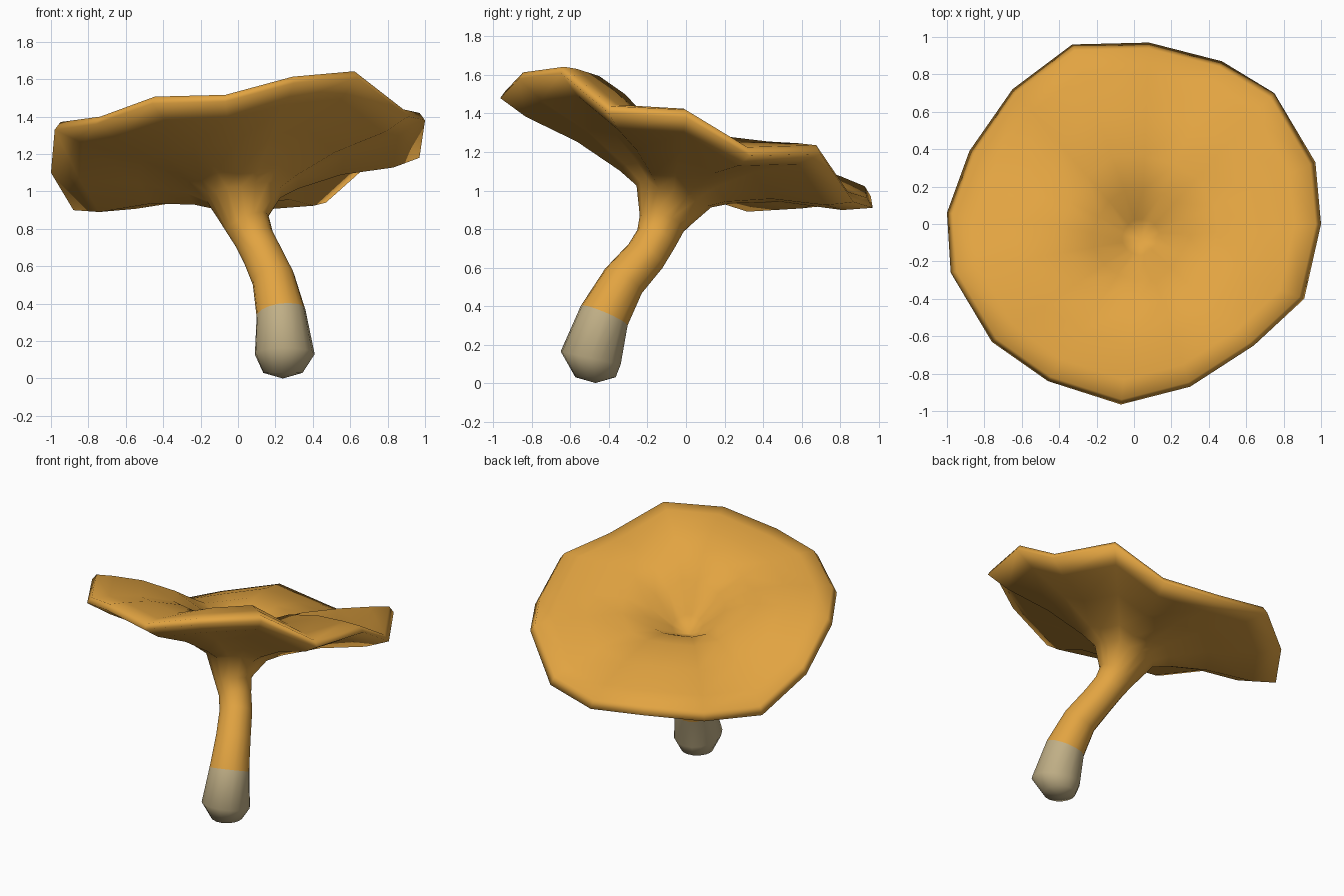
import bpy, math
from mathutils import Vector

if "Cube" in bpy.data.objects:
    bpy.data.objects.remove(bpy.data.objects["Cube"])

def material(name, rgb):
    m = bpy.data.materials.new(name)
    m.diffuse_color = (*rgb, 1)
    m.use_nodes = True
    m.node_tree.nodes["Principled BSDF"].inputs["Base Color"].default_value = m.diffuse_color
    return m

ochre = material("golden_ochre", (0.76, 0.37, 0.053))
tan = material("pale_tan", (0.53, 0.43, 0.24))

# wavy cap rim, counter-clockwise from +x
rim = [Vector(p) for p in (
    (1.0, 0.0, 1.38), (0.97, 0.33, 1.18), (0.75, 0.70, 1.19), (0.47, 0.87, 0.94),
    (0.08, 0.97, 0.91), (-0.33, 0.96, 0.97), (-0.65, 0.72, 0.92), (-0.88, 0.39, 0.90),
    (-1.0, 0.06, 1.10), (-0.98, -0.26, 1.33), (-0.76, -0.63, 1.36), (-0.46, -0.84, 1.47),
    (-0.07, -0.965, 1.48), (0.30, -0.87, 1.58), (0.64, -0.65, 1.61), (0.91, -0.40, 1.40))]
# how strongly the top swells behind each rim point
swell = (0.9, 0.8, 0.3, 0.7, 0.9, 0.8, 0.8, 1.0, 1.1, 1.0, 1.0, 0.9, 1.0, 1.2, 1.25, 1.0)
N = len(rim)
centre = Vector((0.04, -0.08, 1.2))

# bent stem: centre point and radius of each cross-section, bottom to top
path = [(0.24, -0.47, 0.03, 0.105), (0.25, -0.495, 0.13, 0.16), (0.23, -0.425, 0.35, 0.132),
        (0.19, -0.325, 0.53, 0.115), (0.13, -0.21, 0.66, 0.108), (0.085, -0.155, 0.75, 0.108),
        (0.05, -0.125, 0.83, 0.122)]
pts = [Vector(p[:3]) for p in path]
verts, rings = [], []

def add_ring(points):
    rings.append(range(len(verts), len(verts) + N))
    verts.extend(points)

for i, p in enumerate(pts):
    t = (pts[min(i + 1, len(pts) - 1)] - pts[max(i - 1, 0)]).normalized()
    if i < 2:
        t = Vector((0, 0.22 * i, 1)).normalized()
    u = (Vector((1, 0, 0)) - t * t.x).normalized()
    v = t.cross(u)
    add_ring([p + path[i][3] * (u * math.cos(a) + v * math.sin(a))
              for a in (math.atan2(q.y, q.x) for q in rim)])

# cap: flaring underside, rim, then the hollowed top (fraction of rim, height offset, swelling)
for f, dz, s in ((0.2, -0.23, 0), (0.3, -0.18, 0), (0.55, -0.10, 0), (0.85, -0.055, 0),
                 (1.0, 0.0, 0), (0.97, 0.045, 0), (0.85, 0.045, 0.03), (0.65, 0.04, 0.07),
                 (0.42, 0.03, 0.08), (0.25, -0.01, 0.05), (0.1, -0.08, 0)):
    add_ring([centre.lerp(q, f) + Vector((0, 0, dz + s * w)) for q, w in zip(rim, swell)])

# skin the rings and close both ends
faces, mats = [], []
for k, (a, b) in enumerate(zip(rings, rings[1:])):
    for j in range(N):
        n = (j + 1) % N
        faces.append((a[j], a[n], b[n], b[j]))
        mats.append(1 if k < 2 else 0)
bottom = len(verts)
verts.append(Vector((0.24, -0.47, 0.0)))
pit = len(verts)
verts.append(centre + Vector((0, 0, -0.14)))
for j in range(N):
    n = (j + 1) % N
    faces.append((bottom, rings[0][n], rings[0][j]))
    mats.append(1)
    faces.append((rings[-1][j], rings[-1][n], pit))
    mats.append(0)

low = min(v.z for v in verts)
mesh = bpy.data.meshes.new("mushroom_cap_and_stem")
mesh.from_pydata([(v.x, v.y, v.z - low) for v in verts], [], faces)
mesh.materials.append(ochre)
mesh.materials.append(tan)
for poly, m in zip(mesh.polygons, mats):
    poly.material_index = m
    poly.use_smooth = True
mesh.update()
obj = bpy.data.objects.new("mushroom_cap_and_stem", mesh)
bpy.context.collection.objects.link(obj)
